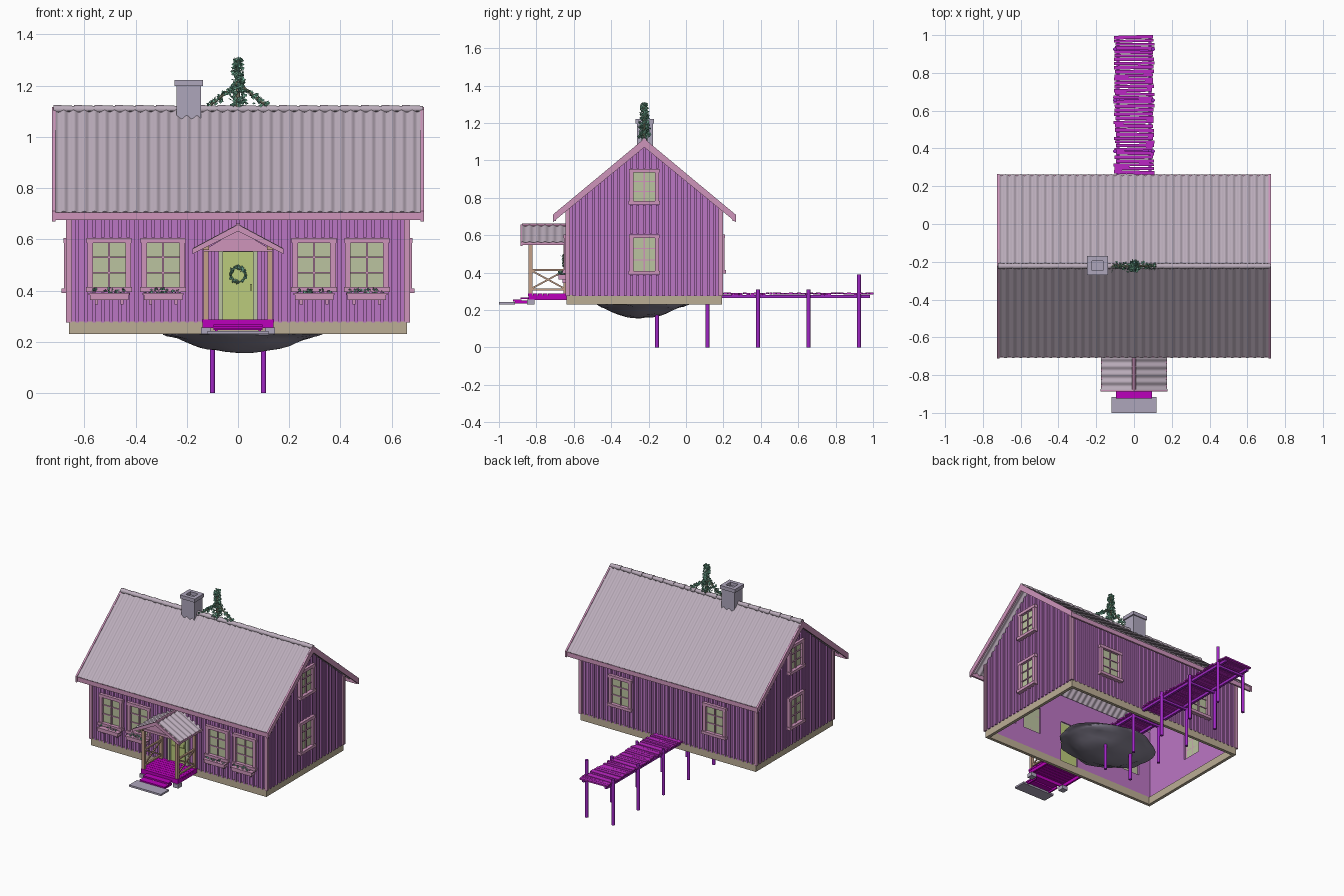
import bpy, bmesh, math, random
from mathutils import Matrix, Vector, Euler, noise

if "Cube" in bpy.data.objects:
    bpy.data.objects.remove(bpy.data.objects["Cube"])

random.seed(4)
CY = -0.223            # centre line of the house in y
I4 = Matrix.Identity(4)
WALL, TRIM, GLASS = (.5, .18, .55), (.62, .3, .5), (.5, .55, .35)
ROOF, STONE, WOOD = (.5, .42, .5), (.42, .38, .5), (.5, .0, .5)
JETTY, LEAF, RAIL = (.35, .02, .55), (.2, .5, .35), (.55, .35, .25)


class Part:
    def __init__(self, name, color):
        self.name, self.color, self.bm = name, color, bmesh.new()

    def hexa(self, x0, x1, y0, y1, z0, za, zb, M=I4):
        # box whose top may slope from za (at x0) to zb (at x1)
        v = [self.bm.verts.new(M @ Vector(p)) for p in (
            (x0, y0, z0), (x1, y0, z0), (x1, y1, z0), (x0, y1, z0),
            (x0, y0, za), (x1, y0, zb), (x1, y1, zb), (x0, y1, za))]
        for f in ((3, 2, 1, 0), (4, 5, 6, 7), (0, 1, 5, 4), (1, 2, 6, 5), (2, 3, 7, 6), (3, 0, 4, 7)):
            self.bm.faces.new([v[i] for i in f])

    def box(self, x0, x1, y0, y1, z0, z1, M=I4):
        self.hexa(x0, x1, y0, y1, z0, z1, z1, M)

    def beam(self, a, b, w, h):
        a, b = Vector(a), Vector(b)
        M = Matrix.Translation(a) @ (b - a).to_track_quat('X', 'Z').to_matrix().to_4x4()
        self.box(0, (b - a).length, -w / 2, w / 2, -h / 2, h / 2, M)

    def prism(self, pts, off):
        a = [self.bm.verts.new(p) for p in pts]
        b = [self.bm.verts.new(Vector(p) + Vector(off)) for p in pts]
        self.bm.faces.new(a)
        self.bm.faces.new(b[::-1])
        for i in range(len(a)):
            j = (i + 1) % len(a)
            self.bm.faces.new((a[j], a[i], b[i], b[j]))

    def tube(self, a, b, r, r2=None, n=8):
        a, b = Vector(a), Vector(b)
        M = Matrix.Translation((a + b) / 2) @ (b - a).to_track_quat('Z', 'Y').to_matrix().to_4x4()
        bmesh.ops.create_cone(self.bm, cap_ends=True, segments=n, radius1=r, radius2=r2 or r,
                              depth=(b - a).length, matrix=M)

    def leaf(self, p, s):
        R = Euler([random.uniform(0, 6.28) for _ in range(3)]).to_matrix()
        v = [self.bm.verts.new(Vector(p) + R @ (Vector(q) * s)) for q in
             ((0, -.5, 0), (.4, 0, .15), (0, .5, 0), (-.4, 0, .15))]
        self.bm.faces.new((v[0], v[1], v[2]))
        self.bm.faces.new((v[0], v[2], v[3]))

    def corrugated(self, origin, along, down, length, slope, waves, amp, thick):
        # wavy sheet: waves counted along the ridge, hollows running down the slope
        o, a, d = Vector(origin), Vector(along), Vector(down).normalized()
        n = a.cross(d)
        n = -n if n.z < 0 else n
        prev, N = None, waves * 8
        for i in range(N + 1):
            w = amp * math.cos(i / 8 * 2 * math.pi) - amp
            p = o + a * (i / N - .5) * length
            ring = [self.bm.verts.new(p + d * s + n * h) for s, h in
                    ((0, w), (slope, w), (slope, w - thick), (0, w - thick))]
            if prev:
                for k in range(4):
                    self.bm.faces.new((prev[k], prev[k - 3], ring[k - 3], ring[k]))
            if i in (0, N):
                self.bm.faces.new(ring)
            prev = ring

    def done(self, smooth=False):
        bmesh.ops.recalc_face_normals(self.bm, faces=self.bm.faces)
        me = bpy.data.meshes.new(self.name)
        self.bm.to_mesh(me)
        ob = bpy.data.objects.new(self.name, me)
        bpy.context.collection.objects.link(ob)
        mat = bpy.data.materials.new(self.name)
        mat.diffuse_color = (*self.color, 1)
        mat.use_nodes = True
        mat.node_tree.nodes["Principled BSDF"].inputs["Base Color"].default_value = mat.diffuse_color
        me.materials.append(mat)
        if smooth:
            bpy.ops.object.select_all(action='DESELECT')
            ob.select_set(True)
            bpy.context.view_layer.objects.active = ob
            bpy.ops.object.shade_smooth_by_angle(angle=math.radians(40))


# Walls: vertical boards with battens, left open behind the windows and door
boards, casing, glass = Part("wall_boards", WALL), Part("window_frames", TRIM), Part("window_panes", GLASS)


def wall(angle, dist, half, n, openings, gable):
    M = Matrix.Translation((0, CY, 0)) @ Matrix.Rotation(math.radians(angle), 4, 'Z') @ Matrix.Translation((0, -dist, 0))
    top = lambda u: 1.083 - .83 * abs(u) if gable else .745
    pitch = 2 * half / n

    def strip(u0, u1, y0, y1, grow):
        z = .275
        for c, hw, za, zb in sorted(openings, key=lambda o: o[2]):
            if abs((u0 + u1) / 2 - c) < hw + grow:
                boards.box(u0, u1, y0, y1, z, za - grow, M)
                z = zb + grow
        boards.hexa(u0, u1, y0, y1, z, top(u0), top(u1), M)
    for i in range(n):
        strip(-half + i * pitch, -half + (i + 1) * pitch, 0, .012, 0)
    for i in range(1, n):
        u = -half + i * pitch
        strip(u - .007, u + .007, -.009, 0, .018)
    for s in (-1, 1):                       # corner boards
        casing.box(s * half - .012, s * half + .012, -.01, .002, .275, top(half), M)
    for c, hw, za, zb in openings:
        if za < .3:
            continue
        glass.box(c - hw, c + hw, -.004, 0, za, zb, M)
        for s in (-1, 1):
            e = c + s * (hw + .006)
            casing.box(e - .011, e + .011, -.02, 0, za - .015, zb + .015, M)
        casing.box(c - hw - .02, c + hw + .02, -.022, 0, zb - .005, zb + .015, M)
        casing.box(c - hw - .022, c + hw + .022, -.028, 0, za - .015, za + .004, M)
        casing.box(c - .004, c + .004, -.012, 0, za, zb, M)
        for k in (1, 2):
            z = za + (zb - za) * k / 3
            casing.box(c - hw, c + hw, -.01, 0, z - .003, z + .003, M)


FRONT = [-.503, -.292, .297, .503]
side = [(0, .062, .405, .59), (0, .062, .78, .94)]
wall(0, .41, .66, 40, [(c, .068, .41, .59) for c in FRONT] + [(0, .068, .275, .56)], False)
wall(180, .41, .66, 40, [(c, .068, .41, .59) for c in (-.355, .355)], False)
wall(90, .66, .41, 24, side, True)
wall(-90, .66, .41, 24, side, True)
for p in (boards, casing, glass):
    p.done()

# Foundation ring, open underneath
base = Part("foundation", (.5, .42, .3))
for s in (-1, 1):
    base.box(-.66, .66, CY + s * .405 - .01, CY + s * .405 + .01, .23, .28)
    base.box(s * .65 - .01, s * .65 + .01, CY - .405, CY + .405, .23, .28)
base.done()

# Main roof: corrugated slopes, ridge tiles, verge boards and eave boards
roof, edge = Part("roof", ROOF), Part("roof_edge_boards", TRIM)
for s in (-1, 1):
    roof.corrugated((0, CY, 1.117), (1, 0, 0), (0, s * .487, -.407), 1.44, math.hypot(.487, .407), 36, .005, .012)
    edge.box(-.72, .72, CY + s * .478 - .006, CY + s * .478 + .006, .675, .705)
    for x in (-.725, .713):
        edge.prism([(x, CY, 1.116), (x, CY + s * .489, .71), (x, CY + s * .489, .67), (x, CY, 1.07)], (.012, 0, 0))
roof.done(True)
edge.done()
ridge = Part("ridge_tiles", ROOF)
for i in range(18):
    x = -.72 + i * .08
    ridge.tube((x, CY, 1.108), (x + .082, CY, 1.108), .017, .013, 10)
ridge.done(True)

# Chimney with open cap
ch = Part("chimney", STONE)
ch.box(-.24, -.145, -.263, -.177, 1.04, 1.2)
for x0, x1, y0, y1 in ((-.248, -.137, -.27, -.245), (-.248, -.137, -.195, -.17),
                       (-.248, -.222, -.245, -.195), (-.163, -.137, -.245, -.195)):
    ch.box(x0, x1, y0, y1, 1.198, 1.222)
ch.done()

# Climbing greenery on the ridge: centre column and two arms
vine, stem = Part("ridge_greenery", LEAF), Part("greenery_stems", (.3, .3, .2))
stem.tube((0, CY, 1.09), (0, CY, 1.3), .01, .006)
for i in range(280):
    t = random.random()
    r = (.034 - .016 * t) * math.sqrt(random.random())
    a = random.uniform(0, 6.28)
    vine.leaf((r * math.cos(a), CY + r * math.sin(a), 1.12 + .185 * t), .019)
for s in (-1, 1):
    stem.tube((0, CY, 1.21), (s * .125, CY, 1.11), .005)
    for i in range(75):
        t = random.random()
        vine.leaf((s * .125 * t + random.gauss(0, .006), CY + random.gauss(0, .009),
                   1.21 - .1 * t + random.gauss(0, .007)), .019)
stem.done()
vine.done()

# Window boxes with flowers
boxes, flowers = Part("window_boxes", TRIM), Part("window_box_plants", LEAF)
for c in FRONT:
    boxes.box(c - .075, c + .075, -.682, -.645, .363, .388)
    boxes.box(c - .08, c + .08, -.686, -.641, .383, .39)
    for s in (-.05, .05):
        boxes.box(c + s - .006, c + s + .006, -.66, -.633, .345, .365)
    for i in range(36):
        flowers.leaf((c + random.uniform(-.07, .07), random.uniform(-.68, -.65), random.uniform(.385, .408)), .016)
boxes.done()
flowers.done()

# Front door with panels, frame and wreath
door, dtrim, wreath = Part("front_door", (.5, .6, .2)), Part("door_frame", GLASS), Part("door_wreath", LEAF)
door.box(-.06, .06, -.638, -.628, .285, .55)
for x in (-.03, .03):
    door.box(x - .022, x + .022, -.643, -.638, .3, .395)
    door.box(x - .022, x + .022, -.643, -.638, .41, .5)
door.box(-.05, .05, -.642, -.638, .512, .542)
door.box(.047, .054, -.653, -.638, .4, .425)
for s in (-1, 1):
    dtrim.box(s * .068 - .009, s * .068 + .009, -.65, -.628, .28, .565)
dtrim.box(-.077, .077, -.65, -.628, .55, .57)
for i in range(90):
    a = random.uniform(0, 6.28)
    wreath.leaf((.028 * math.cos(a) + random.gauss(0, .003), -.652 + random.gauss(0, .004),
                 .462 + .028 * math.sin(a) + random.gauss(0, .003)), .015)
for p in (door, dtrim, wreath):
    p.done()

# Porch: deck, steps, posts, crossed railings and small gable roof
deck, posts, proof, gab = (Part("porch_deck_and_steps", WOOD), Part("porch_posts_and_railings", RAIL),
                           Part("porch_roof", ROOF), Part("porch_gable", TRIM))
stones = Part("porch_stones", STONE)
for i in range(8):
    y = -.845 + i * .0265
    deck.box(-.14, .14, y, y + .0245, .276, .288)
deck.box(-.138, .138, -.843, -.835, .255, .278)
deck.box(-.095, .095, -.885, -.84, .258, .268)
deck.box(-.095, .095, -.925, -.88, .246, .255)
for s in (-1, 1):
    deck.box(s * .085 - .005, s * .085 + .005, -.915, -.84, .235, .25)
    deck.box(s * .132 - .006, s * .132 + .006, -.84, -.635, .255, .278)
    stones.box(s * .125 - .02, s * .125 + .02, -.85, -.81, .23, .256)
    x = s * .125
    for y in (-.832, -.645):
        posts.box(x - .01, x + .01, y - .01, y + .01, .28, .575)
    for z in (.31, .415):
        posts.box(x - .006, x + .006, -.83, -.645, z - .005, z + .005)
    posts.beam((x, -.825, .315), (x, -.65, .41), .007, .009)
    posts.beam((x, -.825, .41), (x, -.65, .315), .007, .009)
    posts.box(x - .012, x + .012, -.865, -.63, .558, .576)
    proof.corrugated((0, -.753, .66), (0, 1, 0), (s * .176, 0, -.094), .25, .199, 6, .004, .01)
    gab.prism([(0, -.886, .658), (s * .178, -.886, .563), (s * .178, -.886, .543), (0, -.886, .632)], (0, .012, 0))
    gab.box(s * .172 - .004, s * .172 + .004, -.88, -.63, .548, .562)
stones.box(-.12, .12, -1, -.915, .23, .242)
gab.prism([(-.13, -.845, .56), (.13, -.845, .56), (0, -.845, .638)], (0, .01, 0))
gab.box(-.135, .135, -.85, -.83, .552, .568)
gab.tube((0, -.878, .653), (0, -.628, .653), .01)
for p in (deck, posts, gab, stones):
    p.done()
proof.done(True)

# Jetty at the back: stringers, uneven planks and round piles
jetty, piles = Part("jetty_planks", (.5, .02, .55)), Part("jetty_piles", JETTY)
y = -.2
while y < .985:
    w = random.uniform(.014, .022)
    M = (Matrix.Translation((random.uniform(-.006, .006), y + w / 2, .287 + random.uniform(-.002, .003)))
         @ Matrix.Rotation(random.uniform(-.03, .03), 4, 'Z'))
    h = random.uniform(.1, .108)
    jetty.box(-h, h, -w / 2, w / 2, -.005, .005, M)
    y += w + .003
for s in (-1, 1):
    piles.box(s * .085 - .008, s * .085 + .008, -.2, .985, .264, .281)
    for i in range(5):
        y = -.155 + .27 * i
        piles.tube((s * .1, y, 0), (s * .1, y, .39 if i == 4 and s > 0 else .31), .0105, None, 10)
for i in range(5):
    piles.box(-.105, .105, -.163 + .27 * i, -.147 + .27 * i, .25, .265)
jetty.done()
piles.done(True)

# Shallow boulder under the house
rock = Part("boulder", (.25, .23, .3))
bmesh.ops.create_icosphere(rock.bm, subdivisions=4, radius=1)
for v in rock.bm.verts:
    k = 1 + .1 * noise.noise(v.co * 2.2)
    z = -.077 * abs(v.co.z) ** 2.5 if v.co.z < 0 else .012 * v.co.z
    v.co = Vector((.022 + .315 * v.co.x * k, -.235 + .25 * v.co.y * k, .232 + z * k + .006 * noise.noise(v.co * 5)))
rock.done(True)
